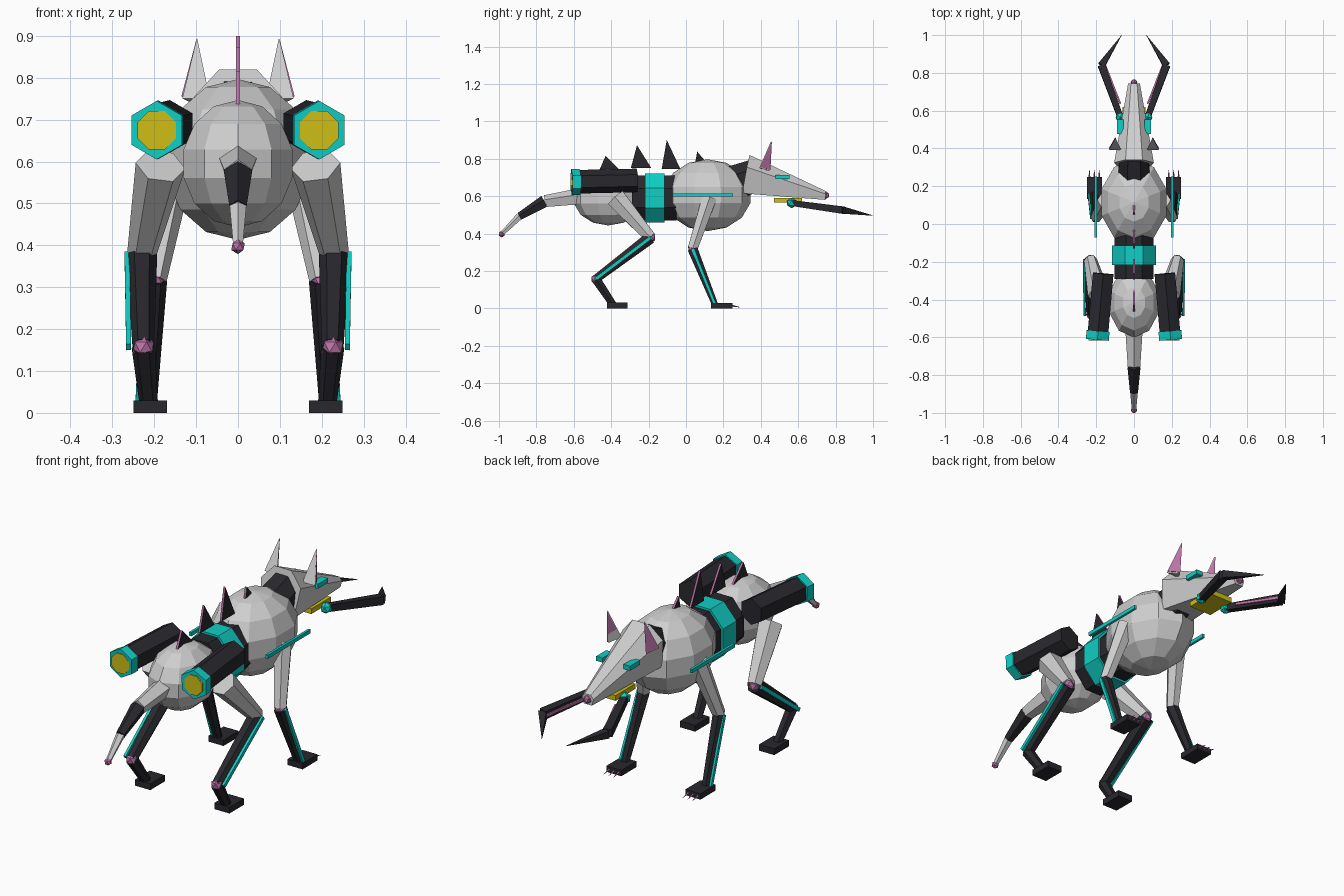
import bpy, bmesh, math
from mathutils import Vector, Matrix

if "Cube" in bpy.data.objects:
    bpy.data.objects.remove(bpy.data.objects["Cube"])


def material(name, col):
    m = bpy.data.materials.new(name)
    m.diffuse_color = (*col, 1)
    m.use_nodes = True
    m.node_tree.nodes["Principled BSDF"].inputs["Base Color"].default_value = m.diffuse_color
    return m


GRAY = material("light_gray", (0.62, 0.62, 0.62))
BLACK = material("charcoal", (0.021, 0.021, 0.027))
CYAN = material("cyan", (0.005, 0.62, 0.56))
YELLOW = material("yellow", (0.62, 0.52, 0.008))
PINK = material("mauve_pink", (0.50, 0.17, 0.38))


def finish(name, bm, *mats):
    bmesh.ops.recalc_face_normals(bm, faces=bm.faces)
    me = bpy.data.meshes.new(name)
    bm.to_mesh(me)
    bm.free()
    for m in mats:
        me.materials.append(m)
    ob = bpy.data.objects.new(name, me)
    bpy.context.collection.objects.link(ob)
    return ob


def frame(a, b):
    """Matrix at a whose z axis points to b and x axis stays sideways."""
    d = (b - a).normalized()
    s = Vector((1, 0, 0))
    s = (s - d * s.dot(d)).normalized()
    u = d.cross(s)
    return Matrix.Translation(a) @ Matrix((s, u, d)).transposed().to_4x4()


def limb(name, a, b, r1, r2, n, mat, start=0, squash=1):
    """Tapered prism between two points."""
    a, b = Vector(a), Vector(b)
    bm = bmesh.new()
    rings = []
    for z, r in ((0, r1), ((b - a).length, r2)):
        angs = [math.radians(start + 360 * i / n) for i in range(n)]
        rings.append([bm.verts.new((r * squash * math.cos(t), r * math.sin(t), z)) for t in angs])
    for i in range(n):
        j = (i + 1) % n
        bm.faces.new((rings[0][i], rings[0][j], rings[1][j], rings[1][i]))
    bm.faces.new(rings[0][::-1])
    bm.faces.new(rings[1])
    bm.transform(frame(a, b))
    return finish(name, bm, mat)


def box(name, c, size, mat):
    bm = bmesh.new()
    bmesh.ops.create_cube(bm, size=1, matrix=Matrix.Translation(c) @ Matrix.Diagonal((*size, 1)))
    return finish(name, bm, mat)


def strip(name, a, b, off, w, t, mat):
    """Thin bar laid along a limb, moved sideways by off."""
    a, b = Vector(a), Vector(b)
    L = (b - a).length
    bm = bmesh.new()
    bmesh.ops.create_cube(bm, size=1)
    bm.transform(frame(a, b) @ Matrix.Translation((off, 0, L / 2)) @ Matrix.Diagonal((t, w, L, 1)))
    return finish(name, bm, mat)


def ball(name, c, r, mat):
    bm = bmesh.new()
    bmesh.ops.create_icosphere(bm, subdivisions=1, radius=r, matrix=Matrix.Translation(c))
    return finish(name, bm, mat)


def body(name, c, r):
    bm = bmesh.new()
    bmesh.ops.create_uvsphere(bm, u_segments=10, v_segments=7, radius=1,
                              matrix=Matrix.Translation(c) @ Matrix.Diagonal((*r, 1)))
    return finish(name, bm, GRAY)


# Torso and waist
body("chest", (0, 0.115, 0.605), (0.185, 0.235, 0.192))
body("hips", (0, -0.415, 0.595), (0.14, 0.19, 0.152))
limb("waist_core", (0, -0.29, 0.59), (0, -0.05, 0.59), 0.13, 0.13, 8, BLACK, 22.5, 0.87)
limb("waist_band", (0, -0.218, 0.59), (0, -0.115, 0.59), 0.141, 0.141, 8, CYAN, 22.5, 0.89)
limb("neck", (0, 0.22, 0.66), (0, 0.37, 0.71), 0.1, 0.095, 8, BLACK, 22.5, 0.9)

# Tail
tail = [(0, -0.53, 0.60), (0, -0.755, 0.57), (0, -0.89, 0.49), (0, -0.985, 0.397)]
limb("tail_base", tail[0], tail[1], 0.05, 0.035, 5, GRAY, 90)
limb("tail_middle", tail[1], tail[2], 0.036, 0.022, 5, BLACK, 90)
limb("tail_end", tail[2], tail[3], 0.021, 0.012, 5, GRAY, 90)
ball("tail_tip", tail[3], 0.018, PINK)

# Head: six-sided tapered block
bm = bmesh.new()
sections = [
    [(0.045, 0.34, 0.82), (0.105, 0.325, 0.755), (0.085, 0.30, 0.615)],
    [(0.016, 0.745, 0.628), (0.031, 0.745, 0.612), (0.022, 0.745, 0.58)],
]
rings = [[bm.verts.new(p) for p in s] + [bm.verts.new((-x, y, z)) for x, y, z in s[::-1]]
         for s in sections]
for i in range(6):
    j = (i + 1) % 6
    bm.faces.new((rings[0][i], rings[0][j], rings[1][j], rings[1][i]))
bm.faces.new(rings[0])
bm.faces.new(rings[1])
finish("head", bm, GRAY)
ball("nose", (0, 0.748, 0.605), 0.02, PINK)
box("jaw_plate", (0, 0.545, 0.578), (0.12, 0.15, 0.025), YELLOW)

# Back fins: thin plates with pink rims
for k, (y0, y1, yt, z0, zt) in enumerate([
        (-0.465, -0.35, -0.43, 0.735, 0.815), (-0.295, -0.185, -0.262, 0.75, 0.872),
        (-0.13, -0.03, -0.103, 0.745, 0.9), (0.05, 0.105, 0.06, 0.785, 0.838)]):
    bm = bmesh.new()
    sides = [[bm.verts.new((x, y, z)) for y, z in ((y0, z0), (y1, z0), (yt, zt))]
             for x in (-0.005, 0.005)]
    for s in sides:
        bm.faces.new(s)
    for i in range(3):
        j = (i + 1) % 3
        bm.faces.new((sides[0][i], sides[0][j], sides[1][j], sides[1][i])).material_index = 1
    finish(f"back_fin_{k}", bm, BLACK, PINK)

for s, side in ((-1, "left"), (1, "right")):
    # Ears: gray shell at the back, pink lining in front
    limb(f"{side}_ear", (s * 0.1, 0.41, 0.745), (s * 0.098, 0.455, 0.893), 0.038, 0.001, 3, GRAY, 90)
    limb(f"{side}_ear_lining", (s * 0.103, 0.416, 0.75), (s * 0.099, 0.458, 0.89), 0.037, 0.001, 3, PINK, 90)

    # Eye and mandible
    box(f"{side}_eye", (s * 0.073, 0.515, 0.703), (0.034, 0.075, 0.022), CYAN)
    m0, m1, m2 = (s * 0.072, 0.565, 0.563), (s * 0.172, 0.84, 0.525), (s * 0.065, 1.0, 0.496)
    ball(f"{side}_mandible_joint", m0, 0.028, CYAN)
    limb(f"{side}_mandible", m0, m1, 0.022, 0.028, 4, BLACK, 45)
    limb(f"{side}_mandible_tip", m1, m2, 0.026, 0.001, 4, BLACK, 45)
    strip(f"{side}_mandible_edge", (s * 0.09, 0.63, 0.555), m1, -s * 0.019, 0.012, 0.008, PINK)

    # Chest rail
    box(f"{side}_chest_rail", (s * 0.203, 0.09, 0.606), (0.012, 0.325, 0.018), CYAN)

    # Thruster
    limb(f"{side}_thruster", (s * 0.163, -0.262, 0.684), (s * 0.19, -0.57, 0.677), 0.063, 0.063, 6, BLACK, 30)
    limb(f"{side}_thruster_ring", (s * 0.19, -0.567, 0.676), (s * 0.194, -0.612, 0.675), 0.07, 0.07, 6, CYAN, 30)
    limb(f"{side}_thruster_flame", (s * 0.194, -0.60, 0.675), (s * 0.194, -0.617, 0.675), 0.05, 0.05, 8, YELLOW, 22.5)

    # Fore leg
    sh, kn, an = (s * 0.15, 0.125, 0.59), (s * 0.2, 0.035, 0.318), (s * 0.213, 0.155, 0.02)
    limb(f"{side}_fore_upper_leg", sh, kn, 0.045, 0.03, 6, GRAY)
    ball(f"{side}_fore_knee", kn, 0.027, PINK)
    limb(f"{side}_fore_lower_leg", kn, an, 0.031, 0.019, 6, BLACK)
    strip(f"{side}_fore_leg_light", kn, an, s * 0.027, 0.016, 0.01, CYAN)
    box(f"{side}_fore_foot", (s * 0.21, 0.19, 0.014), (0.08, 0.115, 0.028), BLACK)
    for k in (-1, 0, 1):
        x = s * 0.21 + k * 0.026
        limb(f"{side}_claw_{k + 1}", (x, 0.24, 0.016), (x, 0.287, 0.006), 0.006, 0.001, 4, PINK)

    # Hind leg
    hp, kn, an, ft = ((s * 0.185, -0.375, 0.59), (s * 0.23, -0.19, 0.378),
                      (s * 0.226, -0.482, 0.157), (s * 0.213, -0.39, 0.02))
    limb(f"{side}_hind_upper_leg", hp, kn, 0.06, 0.035, 6, GRAY)
    ball(f"{side}_hind_knee", kn, 0.03, PINK)
    limb(f"{side}_hind_lower_leg", kn, an, 0.037, 0.026, 6, BLACK)
    strip(f"{side}_hind_leg_light", kn, an, s * 0.035, 0.018, 0.012, CYAN)
    ball(f"{side}_hind_ankle", an, 0.028, PINK)
    limb(f"{side}_hind_shin", an, ft, 0.028, 0.022, 6, BLACK)
    box(f"{side}_hind_foot", (s * 0.21, -0.367, 0.015), (0.08, 0.11, 0.03), BLACK)
